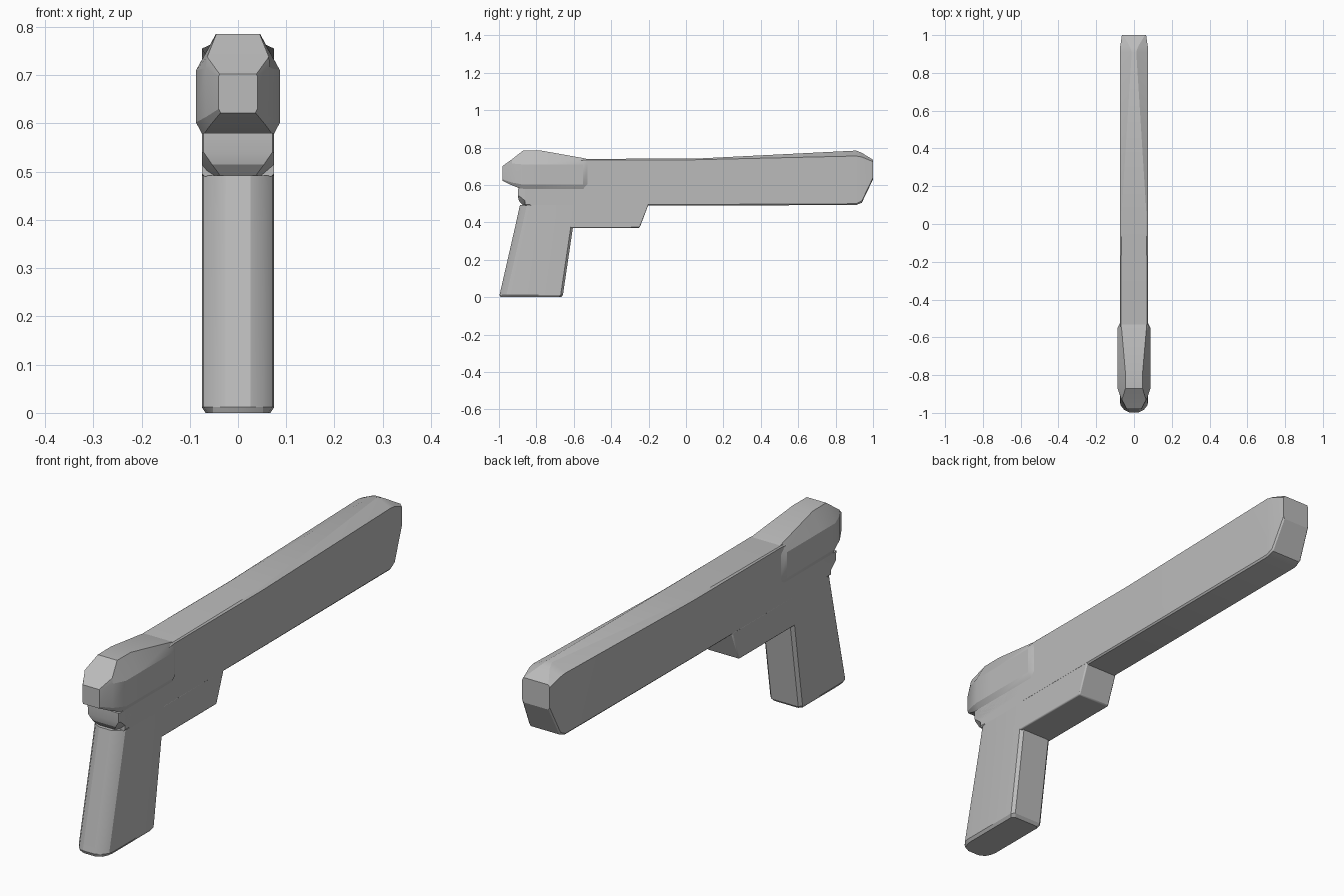
import bpy
import bmesh
import math

cube = bpy.data.objects.get("Cube")
if cube:
    bpy.data.objects.remove(cube, do_unlink=True)

GREY = (0.5, 0.5, 0.5, 1.0)
grey = bpy.data.materials.new("plain_grey")
grey.use_nodes = True
grey.diffuse_color = GREY
grey.node_tree.nodes["Principled BSDF"].inputs["Base Color"].default_value = GREY


def loft(name, loops, bevel=0.0):
    """Skin matching loops of points and cap both ends."""
    bm = bmesh.new()
    rings = [[bm.verts.new(p) for p in loop] for loop in loops]
    for a, b in zip(rings, rings[1:]):
        for i in range(len(a)):
            j = (i + 1) % len(a)
            bm.faces.new((a[i], a[j], b[j], b[i]))
    bm.faces.new(rings[0])
    bm.faces.new(rings[-1])
    bmesh.ops.remove_doubles(bm, verts=bm.verts, dist=0.0005)
    bmesh.ops.recalc_face_normals(bm, faces=bm.faces)
    mesh = bpy.data.meshes.new(name)
    bm.to_mesh(mesh)
    bm.free()
    mesh.materials.append(grey)
    obj = bpy.data.objects.new(name, mesh)
    bpy.context.collection.objects.link(obj)
    if bevel:
        mod = obj.modifiers.new("soft_edges", 'BEVEL')
        mod.width = bevel
        mod.segments = 2
        mod.angle_limit = math.radians(40)
    bpy.ops.object.select_all(action='DESELECT')
    obj.select_set(True)
    bpy.context.view_layer.objects.active = obj
    bpy.ops.object.shade_smooth_by_angle(angle=math.radians(25))
    return obj


def mirrored(half):
    """Close a right-hand half outline with its mirror image."""
    return half + [(-x, y, z) for x, y, z in reversed(half)]


# Long body: level at first, its roof rising to a ridge at the far end
def body_section(y, low, side_low, shoulder, roof, width, roof_width):
    return mirrored([(width - 0.006, y, low), (width, y, side_low),
                     (width, y, shoulder), (roof_width, y, roof)])


loft("long_body", [body_section(*s) for s in (
    (-0.86, 0.490, 0.496, 0.690, 0.700, 0.075, 0.070),
    (-0.53, 0.490, 0.496, 0.735, 0.740, 0.075, 0.070),
    (0.05, 0.490, 0.496, 0.735, 0.741, 0.075, 0.066),
    (0.91, 0.493, 0.500, 0.755, 0.784, 0.075, 0.012),
    (0.94, 0.505, 0.515, 0.750, 0.772, 0.073, 0.022),
    (1.00, 0.630, 0.640, 0.725, 0.735, 0.064, 0.058),
)])


# Faceted head wrapped round the near end
def head_section(y, low, side_low, side_high, top, low_w, side_w, top_w):
    return mirrored([(low_w, y, low), (side_w, y, side_low),
                     (side_w, y, side_high), (top_w, y, top)])


loft("faceted_head", [head_section(*s) for s in (
    (-0.98, 0.622, 0.630, 0.698, 0.702, 0.036, 0.040, 0.038),
    (-0.93, 0.598, 0.613, 0.715, 0.738, 0.056, 0.067, 0.064),
    (-0.87, 0.575, 0.602, 0.710, 0.785, 0.073, 0.087, 0.045),
    (-0.78, 0.575, 0.602, 0.710, 0.785, 0.073, 0.087, 0.046),
    (-0.55, 0.575, 0.602, 0.710, 0.744, 0.073, 0.087, 0.066),
    (-0.525, 0.585, 0.605, 0.705, 0.738, 0.072, 0.074, 0.068),
)])


# Grip: rounded near side, squarer far side, leaning with height
def grip_section(z, near, far, inset):
    w = 0.075 - inset
    return mirrored([(0.026, near, z), (0.052, near + 0.013, z),
                     (w - 0.004, near + 0.037, z), (w, near + 0.06, z),
                     (w, far - 0.012, z), (w - 0.012, far, z)])


loft("grip", [grip_section(*s) for s in (
    (0.000, -0.992, -0.668, 0.008),
    (0.012, -0.997, -0.658, 0.0),
    (0.370, -0.915, -0.605, 0.0),
    (0.492, -0.888, -0.587, 0.0),
)])


# Neck joining the grip and the head, undercut at its foot
def neck_section(z, near, flat, side):
    return mirrored([(flat, near, z), (0.075, side, z), (0.075, -0.60, z)])


loft("neck", [neck_section(*s) for s in (
    (0.488, -0.870, 0.034, -0.825),
    (0.515, -0.893, 0.054, -0.860),
    (0.540, -0.899, 0.071, -0.890),
    (0.580, -0.899, 0.072, -0.890),
)])


# Stepped block under the body, ahead of the grip
def block_section(z, far):
    return mirrored([(0.075, -0.66, z), (0.075, far, z)])


loft("under_block", [block_section(0.371, -0.248), block_section(0.50, -0.199)],
     bevel=0.005)
